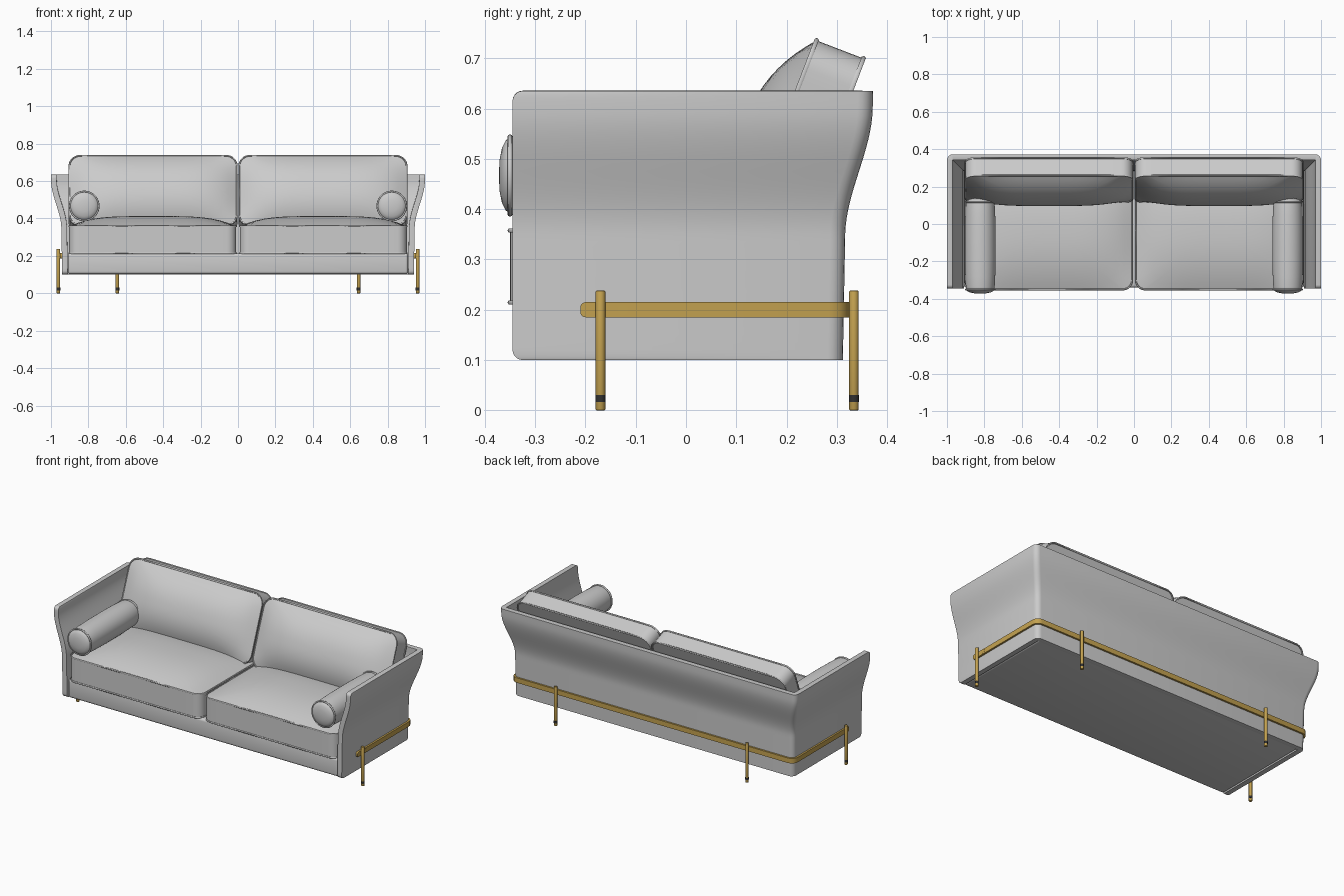
import bpy
import bmesh
from math import sin, cos, pi, sqrt, radians
from mathutils import Matrix

cube = bpy.data.objects.get("Cube")
if cube:
    bpy.data.objects.remove(cube, do_unlink=True)


def material(name, colour, metallic=0.0):
    m = bpy.data.materials.new(name)
    m.use_nodes = True
    m.diffuse_color = colour
    bsdf = next(n for n in m.node_tree.nodes if n.type == 'BSDF_PRINCIPLED')
    bsdf.inputs["Base Color"].default_value = colour
    bsdf.inputs["Metallic"].default_value = metallic
    return m


BRASS = material("brass", (0.55, 0.36, 0.08, 1))
RUBBER = material("dark_rubber", (0.03, 0.03, 0.03, 1))


def finish(obj, mat=None, angle=35):
    """Apply modifiers, shade smooth and assign the material."""
    bpy.ops.object.select_all(action='DESELECT')
    obj.select_set(True)
    bpy.context.view_layer.objects.active = obj
    bpy.ops.object.convert(target='MESH')
    bpy.ops.object.shade_smooth_by_angle(angle=radians(angle))
    if mat:
        obj.data.materials.append(mat)
    return obj


def add_mesh(name, bm):
    me = bpy.data.meshes.new(name)
    bm.to_mesh(me)
    bm.free()
    obj = bpy.data.objects.new(name, me)
    bpy.context.collection.objects.link(obj)
    return obj


def bevel(obj, width, segments=3):
    mod = obj.modifiers.new("Bevel", 'BEVEL')
    mod.width = width
    mod.segments = segments
    mod.limit_method = 'ANGLE'
    mod.angle_limit = radians(50)


def rounded_rect(w, d, r, arc=8, side=12):
    """Closed outline with evenly divided straight sides."""
    corners = []
    for k, (sx, sy) in enumerate([(1, 1), (-1, 1), (-1, -1), (1, -1)]):
        cx, cy = sx * (w / 2 - r), sy * (d / 2 - r)
        corners.append([(cx + r * cos(pi / 2 * (k + i / arc)),
                         cy + r * sin(pi / 2 * (k + i / arc))) for i in range(arc + 1)])
    pts = []
    for k in range(4):
        pts += corners[k]
        (ax, ay), (bx, by) = corners[k][-1], corners[(k + 1) % 4][0]
        pts += [(ax + (bx - ax) * i / side, ay + (by - ay) * i / side) for i in range(1, side)]
    return pts


# Boxed cushion: crowned top, straight border, piping along both seams
def cushion(name, w, d, t, r, crown, place, rings=10):
    outline = rounded_rect(w, d, r)
    n = len(outline)
    bm = bmesh.new()
    loops = [[bm.verts.new((x, y, -t / 2)) for x, y in outline]]
    bm.faces.new(loops[0][::-1])
    for k in range(rings):
        s = 1 - k / rings
        loop = []
        for x, y in outline:
            u, v = 2 * x * s / w, 2 * y * s / d
            h = crown * (1 - u ** 4) * (1 - abs(v) ** 2.3) if k else 0
            loop.append(bm.verts.new((x * s, y * s, t / 2 + h)))
        loops.append(loop)
    for a, b in zip(loops, loops[1:]):
        for i in range(n):
            j = (i + 1) % n
            bm.faces.new((a[i], a[j], b[j], b[i]))
    centre = bm.verts.new((0, 0, t / 2 + crown))
    for i in range(n):
        bm.faces.new((loops[-1][i], loops[-1][(i + 1) % n], centre))
    body = add_mesh(name, bm)
    body.matrix_world = place
    finish(body)

    curve = bpy.data.curves.new(name + "_piping", 'CURVE')
    curve.dimensions = '3D'
    curve.bevel_depth = 0.005
    curve.bevel_resolution = 1
    for z in (-t / 2, t / 2):
        line = curve.splines.new('POLY')
        line.points.add(n - 1)
        line.use_cyclic_u = True
        for p, (x, y) in zip(line.points, outline):
            p.co = (x, y, z, 1)
    piping = bpy.data.objects.new(name + "_piping", curve)
    bpy.context.collection.objects.link(piping)
    piping.matrix_world = place
    finish(piping, angle=60)


def flare(z):
    """Outward lean of the shell at a given height."""
    t = min(max((z - 0.35) / 0.25, 0), 1)
    return 0.01 * (z - 0.1) / 0.535 + 0.05 * t * t * (3 - 2 * t)


# U-shaped wall around both sides and the back, with rounded front corners
def wall(name, half_x, back_y, front_y, z0, z1, corner, front_r, lean, rows=32):
    arc = 5
    cols = [(half_x, front_y, 1, 0)]
    for sx in (1, -1):
        part = []
        for i in range(arc + 1):
            a = pi / 2 * i / arc
            part.append((sx * (half_x - corner + corner * cos(a)),
                         back_y - corner + corner * sin(a), sx, 1))
        cols += part if sx > 0 else part[::-1]
    cols.append((-half_x, front_y, -1, 0))
    zs = [z0 + front_r * (1 - cos(pi / 2 * i / 5)) for i in range(5)]
    zs += [z0 + front_r + (z1 - z0 - 2 * front_r) * i / rows for i in range(rows + 1)]
    zs += [z1 - front_r * (1 - cos(pi / 2 * i / 5)) for i in range(4, -1, -1)]
    bm = bmesh.new()
    grid = []
    for z in zs:
        near = max(front_r - min(z - z0, z1 - z), 0)
        inset = front_r - sqrt(max(front_r ** 2 - near ** 2, 0))
        o = lean(z)
        grid.append([bm.verts.new((x + sx * o, y + (o if back else inset), z))
                     for x, y, sx, back in cols])
    for a, b in zip(grid, grid[1:]):
        for i in range(len(cols) - 1):
            bm.faces.new((a[i], a[i + 1], b[i + 1], b[i]))
    return add_mesh(name, bm)


def solidify(obj, thickness, offset):
    mod = obj.modifiers.new("Solidify", 'SOLIDIFY')
    mod.thickness = thickness
    mod.offset = offset
    mod.use_even_offset = True


def cylinder(name, r, depth, loc, mat, axis='Z', edge=0.002):
    rot = (0, pi / 2, 0) if axis == 'X' else (0, 0, 0)
    bpy.ops.mesh.primitive_cylinder_add(vertices=24, radius=r, depth=depth, location=loc, rotation=rot)
    obj = bpy.context.object
    obj.name = name
    if edge:
        bevel(obj, edge, 2)
    return finish(obj, mat)


# Upholstered shell
shell = wall("shell", 0.94, 0.312, -0.345, 0.1, 0.635, 0.03, 0.02, flare)
solidify(shell, 0.03, -1)
bevel(shell, 0.008)
finish(shell)

# Seat base
bm = bmesh.new()
bmesh.ops.create_cube(bm, size=1)
bmesh.ops.scale(bm, vec=(1.82, 0.635, 0.112), verts=bm.verts)
bmesh.ops.translate(bm, vec=(0, -0.0225, 0.158), verts=bm.verts)
base = add_mesh("seat_base", bm)
bevel(base, 0.015, 4)
finish(base)

# Brass strap wrapped around the shell
strap = wall("brass_strap", 0.941, 0.313, -0.21, 0.185, 0.215, 0.03, 0.01, lambda z: 0.001, 2)
solidify(strap, 0.011, 1)
finish(strap, BRASS)

# End profile of the bolster as (radius, distance from the end)
END = [(0, 0), (0.03, 0.001), (0.055, 0.006), (0.069, 0.013), (0.075, 0.02),
       (0.077, 0.035), (0.08, 0.09), (0.082, 0.18)]

for side, sx in (("left", 1), ("right", -1)):
    # Seat and back cushions
    cushion(side + "_seat_cushion", 0.893, 0.63, 0.143, 0.05, 0.055,
            Matrix.Translation((sx * 0.456, -0.035, 0.286)))
    cushion(side + "_back_cushion", 0.895, 0.4, 0.1, 0.06, 0.075,
            Matrix.Translation((sx * 0.454, 0.2345, 0.531)) @ Matrix.Rotation(radians(69), 4, 'X'))

    # Bolster turned around its long axis, with piped ends
    y0, y1 = -0.372, 0.14
    profile = [(r, y0 + d) for r, d in END] + [(r, y1 - d) for r, d in reversed(END)]
    bm = bmesh.new()
    verts = [bm.verts.new((r, y, 0)) for r, y in profile]
    edges = [bm.edges.new(pair) for pair in zip(verts, verts[1:])]
    bmesh.ops.spin(bm, geom=verts + edges, cent=(0, 0, 0), axis=(0, 1, 0), angle=2 * pi, steps=40)
    bmesh.ops.remove_doubles(bm, verts=bm.verts, dist=0.0001)
    bmesh.ops.recalc_face_normals(bm, faces=bm.faces)
    bolster = add_mesh(side + "_bolster", bm)
    bolster.location = (sx * 0.822, 0, 0.467)
    finish(bolster, angle=50)
    for end, y in (("front", y0 + 0.022), ("rear", y1 - 0.022)):
        bpy.ops.mesh.primitive_torus_add(location=(sx * 0.822, y, 0.467), rotation=(pi / 2, 0, 0),
                                         major_radius=0.077, minor_radius=0.005,
                                         major_segments=40, minor_segments=8)
        bpy.context.object.name = f"{side}_bolster_{end}_piping"
        finish(bpy.context.object, angle=60)

    # Legs with rubber bands near the foot
    for end, x, y in (("front", 0.96, -0.17), ("rear", 0.645, 0.334)):
        cylinder(f"{side}_{end}_leg", 0.0095, 0.238, (sx * x, y, 0.119), BRASS)
        cylinder(f"{side}_{end}_leg_band", 0.0102, 0.014, (sx * x, y, 0.023), RUBBER, edge=0)

    # Bolt holding the strap
    cylinder(side + "_strap_bolt", 0.011, 0.012, (sx * 0.948, -0.125, 0.2), BRASS, 'X', 0)
